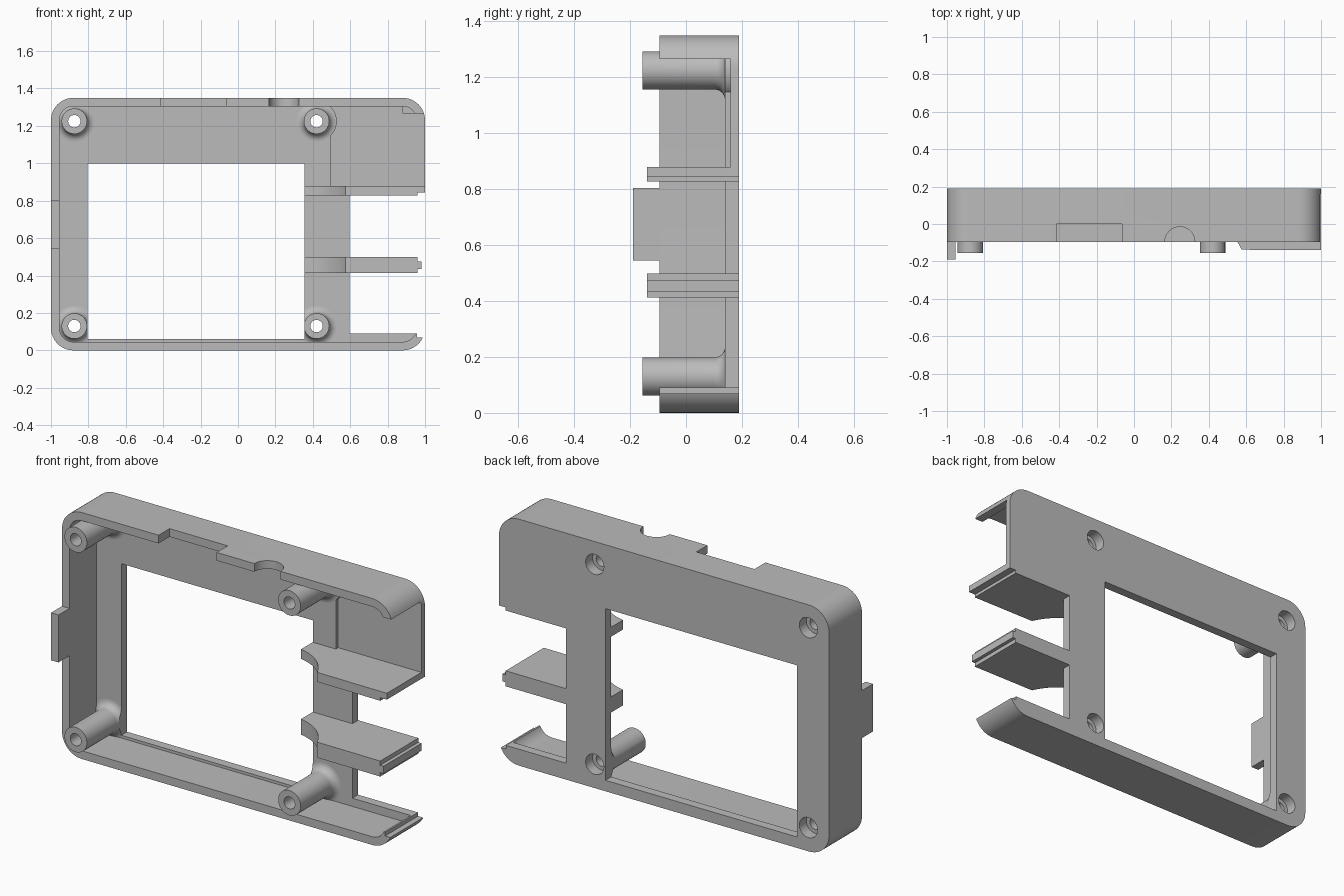
import bpy, bmesh
from math import sin, cos, pi, radians
from mathutils import Matrix, Vector

cube = bpy.data.objects.get("Cube")
if cube:
    bpy.data.objects.remove(cube, do_unlink=True)

grey = bpy.data.materials.new("plain grey")
grey.use_nodes = True
colour = (0.5, 0.5, 0.5, 1)
grey.diffuse_color = colour
grey.node_tree.nodes["Principled BSDF"].inputs["Base Color"].default_value = colour


def finish(name, bm):
    bmesh.ops.recalc_face_normals(bm, faces=bm.faces)
    mesh = bpy.data.meshes.new(name)
    bm.to_mesh(mesh)
    bm.free()
    mesh.materials.append(grey)
    obj = bpy.data.objects.new(name, mesh)
    bpy.context.collection.objects.link(obj)
    return obj


def extrude(name, points, offset):
    """Extrude a closed outline of 3D points along an offset."""
    bm = bmesh.new()
    face = bm.faces.new([bm.verts.new(p) for p in points])
    out = bmesh.ops.extrude_face_region(bm, geom=[face])
    moved = [v for v in out["geom"] if isinstance(v, bmesh.types.BMVert)]
    bmesh.ops.translate(bm, verts=moved, vec=offset)
    return finish(name, bm)


def box(name, x0, x1, y0, y1, z0, z1):
    return extrude(name, [(x0, y0, z0), (x1, y0, z0), (x1, y0, z1), (x0, y0, z1)],
                   (0, y1 - y0, 0))


def rounded(name, inset, radius, y0, y1, steps=12):
    """Case outline with rounded corners, moved in by an inset."""
    a, b = inset + radius, 1.35 - inset - radius
    pts = []
    for i, (cx, cz) in enumerate([(1 - a, b), (a - 1, b), (a - 1, a), (1 - a, a)]):
        for k in range(steps + 1):
            t = (i + k / steps) * pi / 2
            pts.append((cx + radius * cos(t), y0, cz + radius * sin(t)))
    return extrude(name, pts, (0, y1 - y0, 0))


def cylinder(name, x, y, z, radius, depth, axis="Y"):
    bm = bmesh.new()
    bmesh.ops.create_cone(bm, cap_ends=True, segments=48, radius1=radius,
                          radius2=radius, depth=depth,
                          matrix=Matrix.Translation((x, y, z)) @ Matrix.Rotation(
                              pi / 2 if axis == "Y" else 0, 4, "X"))
    return finish(name, bm)


def cut(target, cutter, keep=False):
    mod = target.modifiers.new("cut", "BOOLEAN")
    mod.operation, mod.solver, mod.object = "DIFFERENCE", "EXACT", cutter
    bpy.context.view_layer.objects.active = target
    bpy.ops.object.modifier_apply(modifier=mod.name)
    if not keep:
        bpy.data.objects.remove(cutter, do_unlink=True)


def smooth(obj):
    bpy.ops.object.select_all(action="DESELECT")
    obj.select_set(True)
    bpy.context.view_layer.objects.active = obj
    bpy.ops.object.shade_smooth_by_angle(angle=radians(30))


FRONT, FLOOR, BACK = -0.095, 0.14, 0.19
BOSSES = {"upper_right": (-0.875, 1.225), "upper_left": (0.42, 1.225),
          "lower_right": (-0.875, 0.13), "lower_left": (0.42, 0.13)}

# Case: rounded tray with a window and an open left side
case = rounded("case_body", 0, 0.12, FRONT, BACK)
cut(case, rounded("cavity", 0.045, 0.075, -0.5, FLOOR))
window = box("window", -0.805, 0.355, -0.5, 0.5, 0.06, 1.0)
cut(case, window, keep=True)
cut(case, box("port_opening", 0.595, 1.2, -0.5, 0.5, 0.09, 0.83))
cut(case, box("edge_step", 0.958, 1.2, -0.5, 0.5, 0.07, 0.845))
cut(case, box("side_opening", 0.495, 1.2, -0.5, 0.16, 0.84, 1.265))
cut(case, box("thin_floor", 0.495, 0.88, 0.1, 0.16, 1.26, 1.305))

# Notches in the top wall
cut(case, box("slot", -0.415, -0.063, -0.3, 0, 1.2, 1.5))
cut(case, cylinder("round_notch", 0.245, FRONT, 1.33, 0.08, 0.2, "Z"))

# Counterbores in the back
for x, z in BOSSES.values():
    cut(case, cylinder("counterbore", x, 0.17, z, 0.055, 0.14))
smooth(case)

# Screw bosses: turned profile with a flared foot
fillet = [(0.108 - 0.04 * cos(t), 0.10 + 0.04 * sin(t))
          for t in [k * pi / 16 for k in range(9)]]
profile = [(0.033, -0.155), (0.068, -0.155)] + fillet + [
    (0.108, 0.17), (0.055, 0.17), (0.055, 0.13), (0.033, 0.13)]
for name, (x, z) in BOSSES.items():
    bm = bmesh.new()
    verts = [bm.verts.new((r, y, 0)) for r, y in profile]
    edges = [bm.edges.new((v, verts[i - 1])) for i, v in enumerate(verts)]
    bmesh.ops.spin(bm, geom=verts + edges, cent=(0, 0, 0), axis=(0, 1, 0),
                   angle=2 * pi, steps=48, use_merge=True)
    bmesh.ops.remove_doubles(bm, verts=bm.verts, dist=0.0001)
    bmesh.ops.translate(bm, verts=bm.verts, vec=(x, 0, z))
    boss = finish(name + "_boss", bm)
    cut(boss, window, keep=True)
    smooth(boss)
bpy.data.objects.remove(window, do_unlink=True)

# Port dividers: shelves with a scooped inner end and a tongue on the outer edge
scoop = [(0.30 + 0.3 * sin(t), -0.257 + 0.3 * cos(t))
         for t in [radians(10.5 + k * (66.5 - 10.5) / 12) for k in range(13)]]
for name, z0, z1, t0, t1, tip in [("upper", 0.828, 0.88, 0.845, 0.88, 1.0),
                                  ("lower", 0.413, 0.498, 0.435, 0.475, 0.98)]:
    outline = [(0.355, BACK)] + scoop + [(0.96, -0.14), (0.96, BACK)]
    smooth(extrude(name + "_divider", [(x, y, z0) for x, y in outline], (0, 0, z1 - z0)))
    box(name + "_divider_tongue", 0.95, tip, -0.14, BACK, t0, t1)

# Locating tab on the right wall
box("side_tab", -1, -0.955, -0.19, FRONT + 0.02, 0.545, 0.805)
